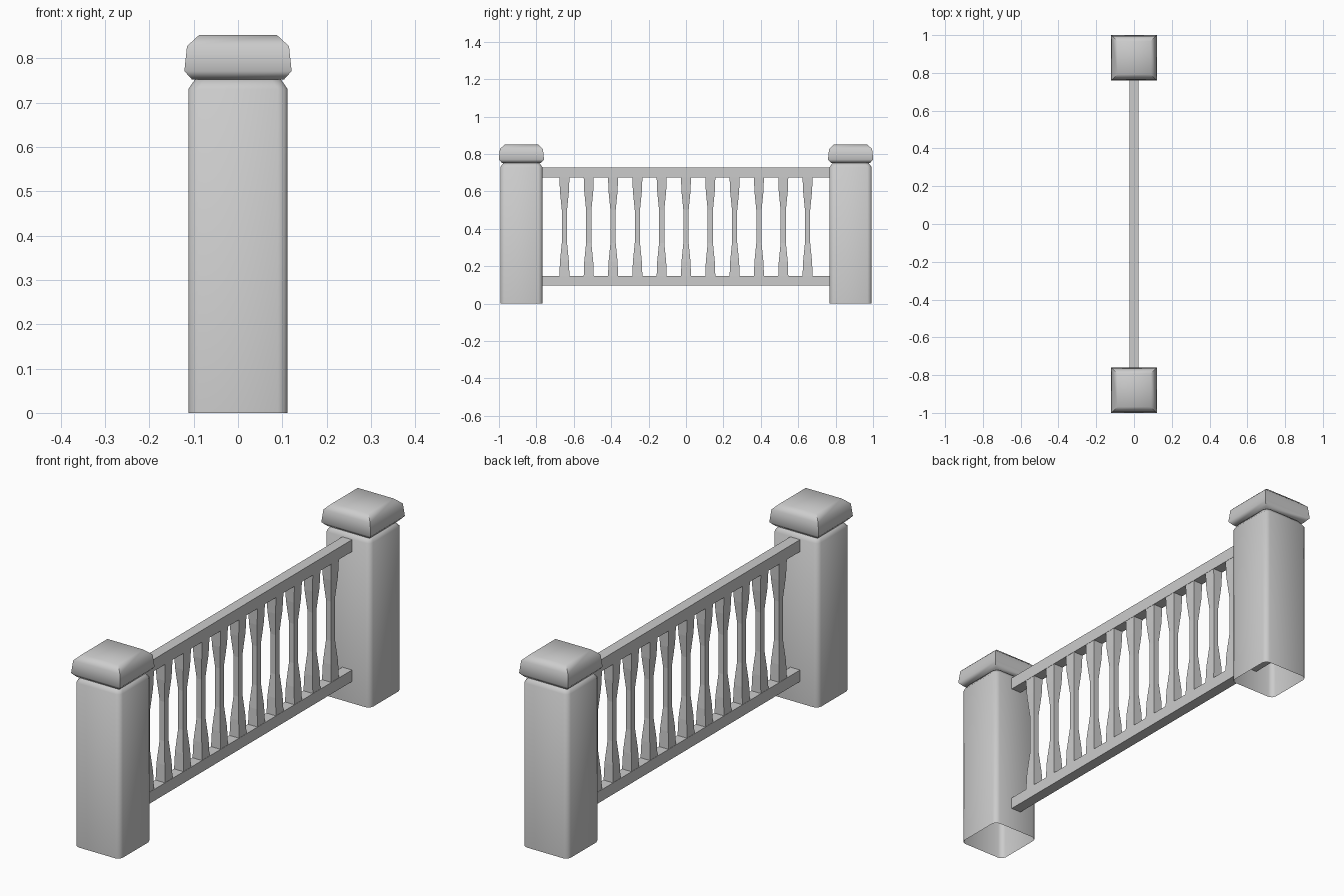
import bpy
import bmesh
from math import radians

cube = bpy.data.objects.get("Cube")
if cube:
    bpy.data.objects.remove(cube, do_unlink=True)

GREY = (0.6, 0.6, 0.6, 1.0)
paint = bpy.data.materials.new("light_grey")
paint.use_nodes = True
paint.diffuse_color = GREY
paint.node_tree.nodes["Principled BSDF"].inputs["Base Color"].default_value = GREY

POST_Y = 0.88


def square_loft(name, levels, centre=(0, 0), corner=0.0, open_bottom=False, smooth=None):
    """Stack rectangular rings given as (half_x, half_y, z), with optional cut corners."""
    bm = bmesh.new()
    rings = []
    for hx, hy, z in levels:
        outline = []
        for sx, sy in ((1, 1), (-1, 1), (-1, -1), (1, -1)):
            if corner:
                pair = [(sx * hx, sy * (hy - corner)), (sx * (hx - corner), sy * hy)]
                # rounded middle point of the corner
                mid = (sx * (hx - 0.3 * corner), sy * (hy - 0.3 * corner))
                pair.insert(1, mid)
                outline += pair if sx * sy > 0 else pair[::-1]
            else:
                outline.append((sx * hx, sy * hy))
        rings.append([bm.verts.new((centre[0] + x, centre[1] + y, z)) for x, y in outline])
    count = len(rings[0])
    for low, high in zip(rings, rings[1:]):
        for i in range(count):
            j = (i + 1) % count
            bm.faces.new((low[i], low[j], high[j], high[i]))
    bm.faces.new(rings[-1])
    if not open_bottom:
        bm.faces.new(rings[0][::-1])
    mesh = bpy.data.meshes.new(name)
    bm.to_mesh(mesh)
    bm.free()
    mesh.materials.append(paint)
    obj = bpy.data.objects.new(name, mesh)
    bpy.context.collection.objects.link(obj)
    if smooth:
        bpy.ops.object.select_all(action="DESELECT")
        obj.select_set(True)
        bpy.context.view_layer.objects.active = obj
        bpy.ops.object.shade_smooth_by_angle(angle=radians(smooth))
    return obj


# Posts and their caps at both ends
post_levels = [(h, h, z) for h, z in ((0.112, 0), (0.112, 0.73), (0.097, 0.752))]
cap_levels = [(h, h, z) for h, z in
              ((0.104, 0.752), (0.121, 0.771), (0.115, 0.827), (0.088, 0.852))]
for side, y in (("front", -POST_Y), ("back", POST_Y)):
    square_loft(side + "_post", post_levels, (0, y), corner=0.022, open_bottom=True, smooth=60)
    square_loft(side + "_post_cap", cap_levels, (0, y), smooth=55)

# Rails running into the posts
for name, low, high in (("bottom_rail", 0.097, 0.148), ("top_rail", 0.675, 0.728)):
    square_loft(name, [(0.024, POST_Y, low), (0.024, POST_Y, high)])

# Balusters with a slim waist
waist = [(0.027, 0.145), (0.024, 0.225), (0.014, 0.325),
         (0.014, 0.5), (0.024, 0.6), (0.027, 0.678)]
for i in range(11):
    square_loft(f"baluster_{i + 1}", [(h * 0.85, h, z) for h, z in waist],
                (0, (i - 5) * 0.13))
